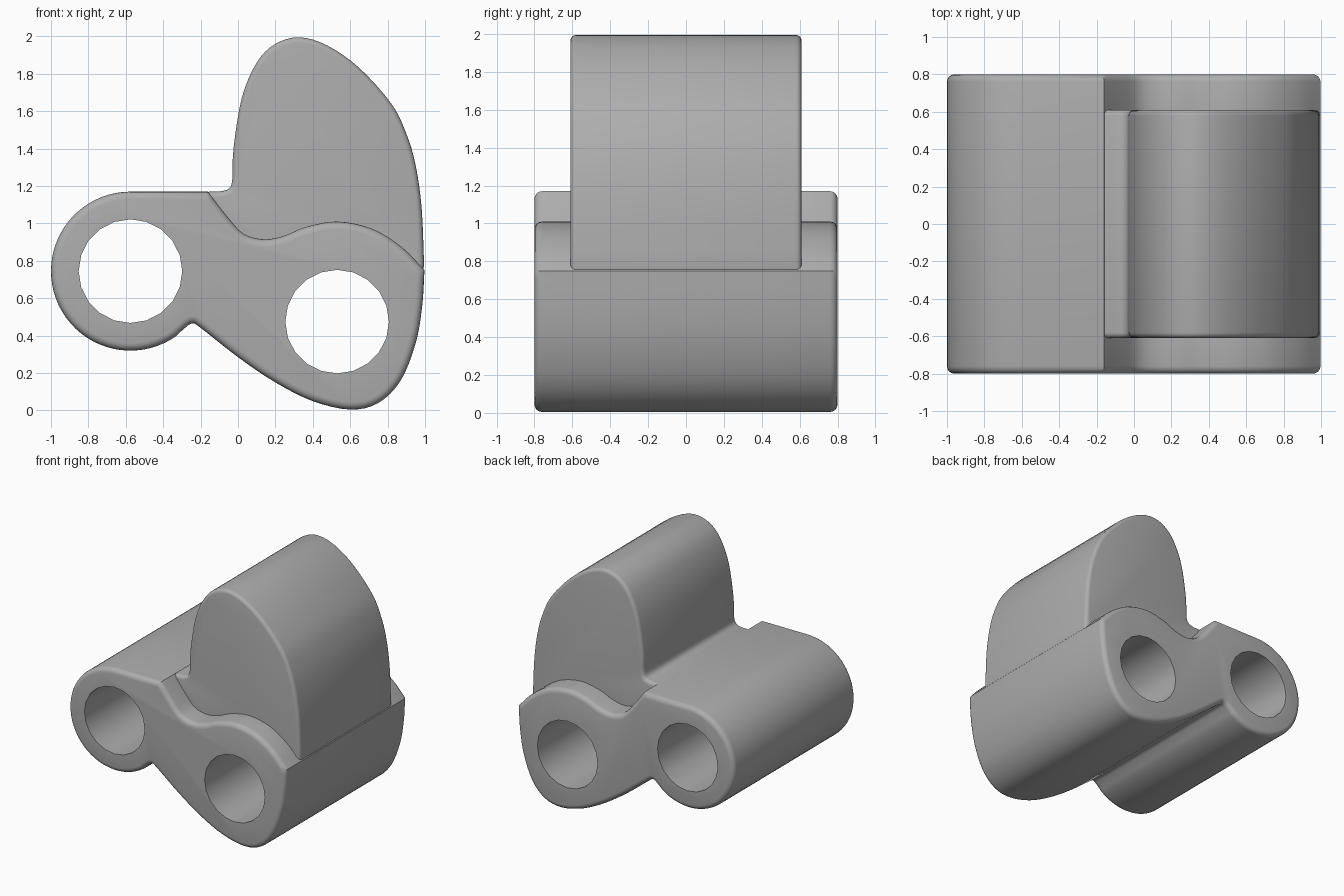
import bpy, bmesh
from math import sin, cos, pi, radians
from mathutils import Vector

cube = bpy.data.objects.get("Cube")
if cube:
    bpy.data.objects.remove(cube, do_unlink=True)

mat = bpy.data.materials.new("plain_grey")
mat.use_nodes = True
GREY = (0.42, 0.42, 0.42, 1)
mat.diffuse_color = GREY
mat.node_tree.nodes["Principled BSDF"].inputs["Base Color"].default_value = GREY


def spline(pts, steps=4):
    """Smooth curve through points, as a list of 2D vectors."""
    p = [Vector(q) for q in pts]
    p = [2 * p[0] - p[1]] + p + [2 * p[-1] - p[-2]]
    out = []
    for a, b, c, d in zip(p, p[1:], p[2:], p[3:]):
        for i in range(steps):
            t = i / steps
            out.append(0.5 * (2 * b + (c - a) * t + (2 * a - 5 * b + 4 * c - d) * t**2
                              + (3 * b - a - 3 * c + d) * t**3))
    return out + [p[-2]]


def arc(cx, cz, r, start, end, n):
    angles = [radians(start + (end - start) * i / n) for i in range(n + 1)]
    return [Vector((cx + r * cos(a), cz + r * sin(a))) for a in angles]


def prism(name, profile, half, bevel=0.0):
    """Extrude an x-z profile along y and round both rims."""
    bm = bmesh.new()
    front = bm.faces.new([bm.verts.new((p.x, -half, p.y)) for p in profile])
    geo = bmesh.ops.extrude_face_region(bm, geom=[front], use_keep_orig=True)["geom"]
    bmesh.ops.translate(bm, vec=(0, 2 * half, 0),
                        verts=[g for g in geo if isinstance(g, bmesh.types.BMVert)])
    bmesh.ops.recalc_face_normals(bm, faces=bm.faces)
    if bevel:
        rims = [e for e in bm.edges if abs(e.verts[0].co.y - e.verts[1].co.y) < 0.001]
        bmesh.ops.bevel(bm, geom=rims, offset=bevel, segments=4, profile=0.5,
                        affect='EDGES', clamp_overlap=False)
    mesh = bpy.data.meshes.new(name)
    bm.to_mesh(mesh)
    bm.free()
    mesh.materials.append(mat)
    obj = bpy.data.objects.new(name, mesh)
    bpy.context.collection.objects.link(obj)
    return obj


def combine(target, other, operation):
    bpy.context.view_layer.objects.active = target
    mod = target.modifiers.new("combine", 'BOOLEAN')
    mod.operation, mod.object, mod.solver = operation, other, 'EXACT'
    bpy.ops.object.modifier_apply(modifier=mod.name)
    bpy.data.objects.remove(other, do_unlink=True)


# Wide body: round left end, notch below, swollen right end, wavy top
under = spline([(-.33, .398), (-.285, .44), (-.245, .465), (-.2, .442), (0, .285),
                (.2, .15), (.4, .05), (.6, .005), (.75, .04), (.87, .16),
                (.95, .36), (.985, .56), (.997, .75)])
wave = spline([(.997, .75), (.88, .87), (.72, .97), (.53, 1.01), (.36, .98),
               (.25, .935), (.14, .915), (.03, .945), (-.06, 1.04), (-.16, 1.17)])
round_end = arc(-.575, .745, .425, 90, 300, 40)
body = prism("twin_bore_body", round_end + under + wave[1:], .8, .04)

# Narrower upright lobe, filleted into the top of the body
lobe_curve = spline([(-.15, 1.17), (-.085, 1.173), (-.045, 1.19), (-.03, 1.24),
                     (-.024, 1.4), (.02, 1.67), (.1, 1.86), (.2, 1.96), (.33, 1.995),
                     (.48, 1.95), (.65, 1.83), (.82, 1.64), (.9, 1.48), (.95, 1.31),
                     (.982, 1.08), (.995, .78)])
root = [Vector(p) for p in ((.97, .6), (.3, .78), (-.25, .95), (-.22, 1.16))]
lobe = prism("upright_lobe", lobe_curve + root, .61, .03)
combine(body, lobe, 'UNION')

# Two through bores
for cx, cz in ((-.575, .745), (.53, .475)):
    bore = prism("bore_cutter", arc(cx, cz, .277, 0, 342, 19), 1.0)
    bore.hide_render = True
    combine(body, bore, 'DIFFERENCE')

bpy.ops.object.select_all(action='DESELECT')
body.select_set(True)
bpy.context.view_layer.objects.active = body
bpy.ops.object.shade_smooth_by_angle(angle=radians(32))
